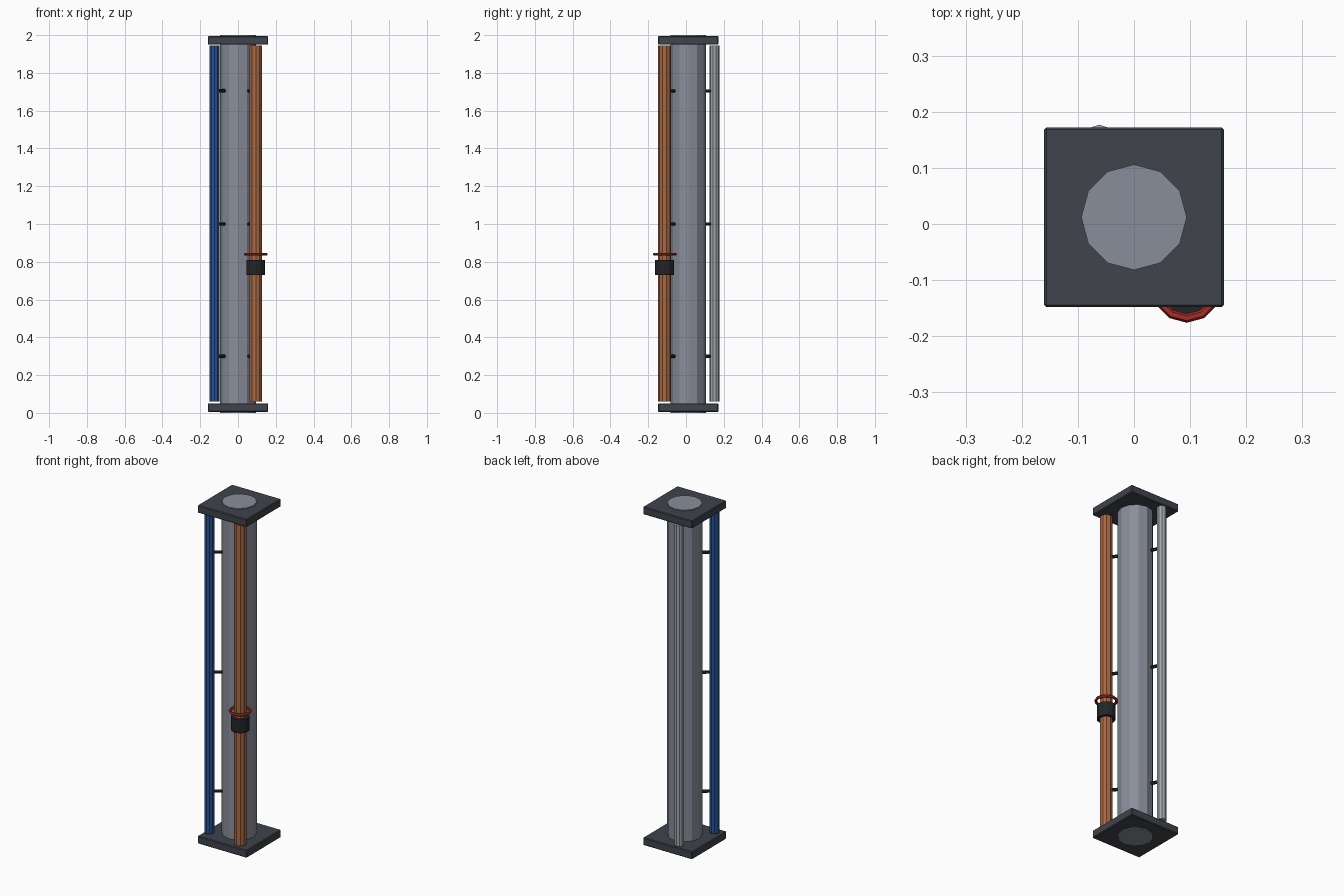
import bpy, bmesh
from math import radians
from mathutils import Vector, Matrix

if "Cube" in bpy.data.objects:
    bpy.data.objects.remove(bpy.data.objects["Cube"])


def material(name, rgb):
    m = bpy.data.materials.new(name)
    m.diffuse_color = (*rgb, 1)
    m.use_nodes = True
    m.node_tree.nodes["Principled BSDF"].inputs["Base Color"].default_value = m.diffuse_color
    return m


STEEL = material("steel", (0.25, 0.27, 0.32))
DARK = material("dark_steel", (0.05, 0.058, 0.072))
BLUE = material("blue_paint", (0.022, 0.085, 0.31))
COPPER = material("copper", (0.39, 0.14, 0.058))
SILVER = material("silver", (0.36, 0.385, 0.41))
BLACK = material("black_rubber", (0.017, 0.018, 0.02))
RED = material("red_paint", (0.4, 0.025, 0.02))


def rod(name, start, end, radius, sides, mat):
    """Flat-shaded prism running from start to end."""
    a, b = Vector(start), Vector(end)
    axis = b - a
    bm = bmesh.new()
    bmesh.ops.create_cone(bm, cap_ends=True, segments=sides, radius1=radius,
                          radius2=radius, depth=axis.length)
    me = bpy.data.meshes.new(name)
    turn = Vector((0, 0, 1)).rotation_difference(axis).to_matrix().to_4x4()
    bm.transform(Matrix.Translation((a + b) / 2) @ turn)
    bm.to_mesh(me)
    bm.free()
    ob = bpy.data.objects.new(name, me)
    bpy.context.collection.objects.link(ob)
    me.materials.append(mat)
    return ob


CENTRE = (0, 0.012)

# Main column, running through both end plates
rod("main_column", (*CENTRE, 0), (*CENTRE, 2), 0.094, 12, STEEL)

# Square end plates with a small edge bevel
for name, z in (("bottom_plate", 0.0275), ("top_plate", 1.9725)):
    bpy.ops.mesh.primitive_cube_add(size=1, location=(0, CENTRE[1], z))
    plate = bpy.context.object
    plate.name = name
    plate.scale = (0.32, 0.32, 0.045)
    bpy.ops.object.transform_apply(location=False, rotation=False, scale=True)
    bevel = plate.modifiers.new("edge_bevel", 'BEVEL')
    bevel.width = 0.004
    bevel.segments = 1
    plate.data.materials.append(DARK)

# Side pipes, each held by three short brackets
pipes = (
    ("blue_pipe", -0.124, -0.089, 0.028, BLUE),
    ("copper_pipe", 0.094, -0.113, 0.034, COPPER),
    ("silver_pipe", -0.062, 0.151, 0.026, SILVER),
)
for name, x, y, r, mat in pipes:
    rod(name, (x, y, 0.06), (x, y, 1.945), r, 10, mat)
    inner = Vector(CENTRE).lerp(Vector((x, y)), 0.45)
    for i, z in enumerate((0.3, 1.0, 1.705), 1):
        rod(f"{name}_bracket_{i}", (*inner, z), (x, y, z), 0.009, 6, BLACK)

# Valve collar and handwheel on the copper pipe
vx, vy = pipes[1][1:3]
rod("valve_collar", (vx, vy, 0.73), (vx, vy, 0.81), 0.05, 12, BLACK)
bpy.ops.mesh.primitive_torus_add(location=(vx, vy, 0.84), major_radius=0.055,
                                 minor_radius=0.008, major_segments=12,
                                 minor_segments=6)
wheel = bpy.context.object
wheel.name = "valve_wheel"
wheel.data.materials.append(RED)
for p in wheel.data.polygons:
    p.use_smooth = False
